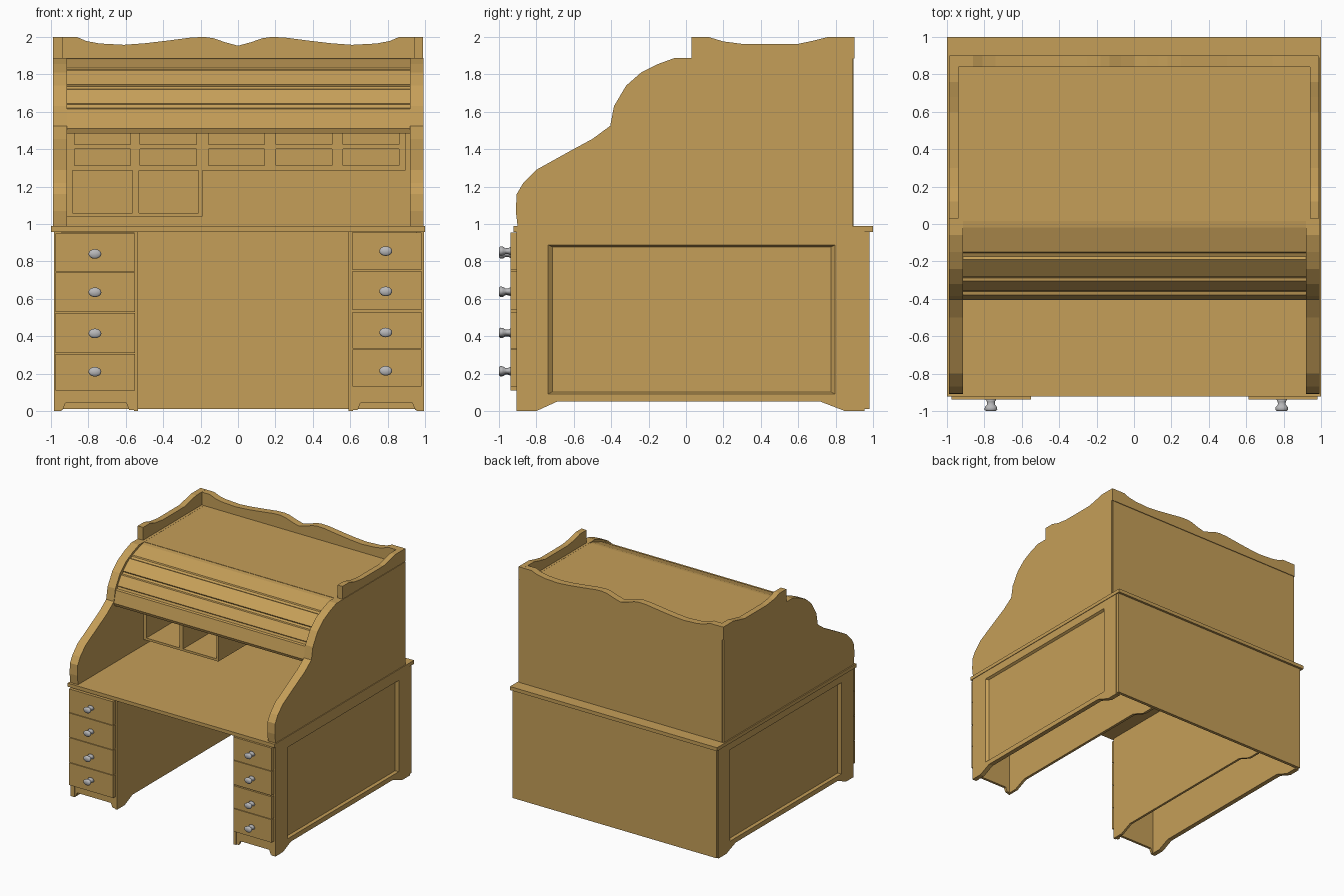
import bpy, bmesh, math
from mathutils import Vector

if "Cube" in bpy.data.objects:
    bpy.data.objects.remove(bpy.data.objects["Cube"])


def material(name, rgb):
    m = bpy.data.materials.new(name)
    m.diffuse_color = (*rgb, 1)
    m.use_nodes = True
    m.node_tree.nodes["Principled BSDF"].inputs["Base Color"].default_value = m.diffuse_color
    return m


WOOD = material("oak_wood", (0.56, 0.345, 0.098))
METAL = material("grey_metal", (0.48, 0.48, 0.49))


def finish(name, bm, mat):
    bmesh.ops.recalc_face_normals(bm, faces=bm.faces[:])
    me = bpy.data.meshes.new(name)
    bm.to_mesh(me)
    bm.free()
    me.materials.append(mat)
    ob = bpy.data.objects.new(name, me)
    bpy.context.collection.objects.link(ob)
    return ob


def prism(name, pts, axis, a, b):
    """Extrude a 2D outline along x (points are y,z) or y (points are x,z)."""
    bm = bmesh.new()
    place = (lambda p: (a, p[0], p[1])) if axis == "x" else (lambda p: (p[0], a, p[1]))
    face = bm.faces.new([bm.verts.new(place(p)) for p in pts])
    ext = bmesh.ops.extrude_face_region(bm, geom=[face])
    move = Vector((b - a, 0, 0)) if axis == "x" else Vector((0, b - a, 0))
    bmesh.ops.translate(bm, vec=move, verts=[v for v in ext["geom"] if isinstance(v, bmesh.types.BMVert)])
    return finish(name, bm, WOOD)


def box(name, x0, x1, y0, y1, z0, z1):
    return prism(name, [(x0, z0), (x1, z0), (x1, z1), (x0, z1)], "y", y0, y1)


def panel_cutter(name, x_face, x_deep):
    """Tapered block that sinks a bevelled panel into a pedestal side."""
    bm = bmesh.new()
    s = 1 if x_face > 0 else -1
    rings = []
    for x, g in ((x_face + s * 0.02, -0.02), (x_deep, 0.025)):
        y0, y1, z0, z1 = -0.74 + g, 0.80 - g, 0.09 + g * 0.5, 0.89 - g * 0.5
        rings.append([bm.verts.new((x, y, z)) for y, z in ((y0, z0), (y1, z0), (y1, z1), (y0, z1))])
    bm.faces.new(rings[0])
    bm.faces.new(rings[1])
    for i in range(4):
        j = (i + 1) % 4
        bm.faces.new((rings[0][i], rings[0][j], rings[1][j], rings[1][i]))
    ob = finish(name, bm, WOOD)
    ob.hide_render = True
    ob.hide_viewport = True
    return ob


def drawer_pull(name, x, z):
    """Turned knob along -y with an oval head."""
    prof = [(0, -0.93), (0.024, -0.935), (0.017, -0.95), (0.016, -0.965),
            (0.025, -0.978), (0.027, -0.992), (0.02, -1.0), (0, -1.0)]
    bm = bmesh.new()
    vs = [bm.verts.new((r, y, 0)) for r, y in prof]
    es = [bm.edges.new(p) for p in zip(vs, vs[1:])]
    bmesh.ops.spin(bm, geom=vs + es, axis=(0, 1, 0), cent=(0, 0, 0), angle=math.tau, steps=16)
    bmesh.ops.remove_doubles(bm, verts=bm.verts[:], dist=0.0005)
    for v in bm.verts:
        v.co.x = v.co.x * 1.28 + x
        v.co.z = v.co.z * 0.95 + z
    ob = finish(name, bm, METAL)
    for p in ob.data.polygons:
        p.use_smooth = True


# Pedestals: hollow, with footed sides, front frame, drawers and pulls
side_outline = [(-0.905, 0), (-0.80, 0), (-0.69, 0.05), (0.72, 0.05), (0.85, 0),
                (0.955, 0), (0.955, 0.96), (-0.905, 0.96)]
pedestals = [
    ("left", -0.985, -0.945, -0.555, -0.535, -0.977, -0.55, -0.765,
     [(0.11, 0.305, 0.21), (0.31, 0.525, 0.415), (0.53, 0.74, 0.635), (0.745, 0.95, 0.84)]),
    ("right", 0.995, 0.955, 0.615, 0.592, 0.613, 0.98, 0.79,
     [(0.13, 0.33, 0.215), (0.335, 0.53, 0.42), (0.54, 0.75, 0.64), (0.755, 0.955, 0.855)]),
]
for side, xo, xi, na, nb, d0, d1, px, drawers in pedestals:
    outer = prism(side + "_pedestal_outer_side", side_outline, "x", xi, xo)
    cut = panel_cutter(side + "_panel_cutter", xo, xo * 0.5 + xi * 0.5)
    mod = outer.modifiers.new("sunken_panel", "BOOLEAN")
    mod.operation = "DIFFERENCE"
    mod.solver = "EXACT"
    mod.object = cut
    prism(side + "_pedestal_inner_side", side_outline, "x", na, nb)
    lo, hi = min(xo, nb) + 0.002, max(xo, nb) - 0.002
    prism(side + "_pedestal_front",
          [(lo, 0.005), (lo + 0.045, 0.005), (lo + 0.06, 0.042), (hi - 0.06, 0.042),
           (hi - 0.045, 0.005), (hi, 0.005), (hi, 0.955), (lo, 0.955)], "y", -0.902, -0.88)
    for i, (z0, z1, pz) in enumerate(drawers):
        box(f"{side}_drawer_{i + 1}", d0, d1, -0.937, -0.9, z0, z1)
        drawer_pull(f"{side}_drawer_pull_{i + 1}", px, pz)

# Lower back panel and writing surface
box("lower_back_panel", -0.98, 0.99, 0.953, 0.98, 0.01, 0.96)
box("desktop", -1, 1, -0.922, 1, 0.957, 0.988)

# Upper curved sides
curve = [(-0.9, 0.985), (-0.91, 1.07), (-0.905, 1.16), (-0.87, 1.22), (-0.80, 1.29),
         (-0.62, 1.39), (-0.50, 1.455), (-0.405, 1.525), (-0.385, 1.63), (-0.32, 1.74),
         (-0.24, 1.81), (-0.15, 1.855), (-0.06, 1.888), (0.89, 1.888), (0.89, 0.985)]
prism("left_upper_side", curve, "x", -0.99, -0.915)
prism("right_upper_side", curve, "x", 0.92, 0.993)
box("upper_back_panel", -0.975, 0.98, 0.865, 0.895, 0.985, 1.885)
box("top_board", -0.93, 0.93, 0.015, 0.88, 1.862, 1.887)

# Rolling cover: slats with grooves between them
outer = [(-0.395, 1.485), (-0.405, 1.51), (-0.38, 1.615), (-0.36, 1.62), (-0.352, 1.638),
         (-0.355, 1.645), (-0.305, 1.72), (-0.288, 1.722), (-0.275, 1.735), (-0.28, 1.745),
         (-0.19, 1.82), (-0.175, 1.815), (-0.155, 1.825), (-0.15, 1.835), (-0.02, 1.88), (0.03, 1.886)]
inner = [(0.03, 1.862), (-0.01, 1.855), (-0.14, 1.81), (-0.25, 1.73), (-0.32, 1.64), (-0.37, 1.485)]
prism("roll_top_cover", outer + inner, "x", -0.917, 0.922)

# Gallery rail around the top
gallery_side = [(0.03, 1.885), (0.03, 2.0), (0.12, 2.0), (0.20, 1.976), (0.30, 1.963), (0.60, 1.963),
                (0.68, 1.98), (0.76, 2.0), (0.897, 2.0), (0.897, 1.885)]
prism("left_gallery_rail", gallery_side, "x", -0.99, -0.938)
prism("right_gallery_rail", gallery_side, "x", 0.94, 0.988)
half = [(0, 1.953), (0.07, 1.972), (0.13, 1.993), (0.18, 2.0), (0.25, 1.997), (0.38, 1.98),
        (0.5, 1.966), (0.61, 1.958), (0.74, 1.965), (0.81, 1.978), (0.86, 1.999), (0.986, 1.999)]
wave = [(-x, z) for x, z in reversed(half[1:])] + half
prism("back_gallery_rail", [(-0.986, 1.886)] + wave + [(0.986, 1.886)], "y", 0.84, 0.9)

# Pigeonhole unit: shelves, dividers and back
Y0, Y1 = 0.0, 0.87
box("cubby_upper_shelf", -0.915, 0.895, Y0, Y1, 1.40, 1.425)
box("cubby_middle_shelf", -0.915, 0.895, Y0, Y1, 1.285, 1.312)
box("cubby_top", -0.915, 0.895, Y0, Y1, 1.52, 1.545)
box("cubby_lower_shelf", -0.915, -0.19, Y0, Y1, 1.04, 1.06)
for i, (a, b) in enumerate([(-0.915, -0.875), (-0.575, -0.523), (-0.222, -0.158),
                            (0.142, 0.202), (0.502, 0.562), (0.862, 0.895)]):
    box(f"cubby_divider_{i + 1}", a, b, Y0, Y1, 1.29, 1.54)
for i, (a, b) in enumerate([(-0.915, -0.885), (-0.565, -0.53), (-0.21, -0.19)]):
    box(f"cubby_lower_divider_{i + 1}", a, b, Y0, Y1, 1.045, 1.30)
